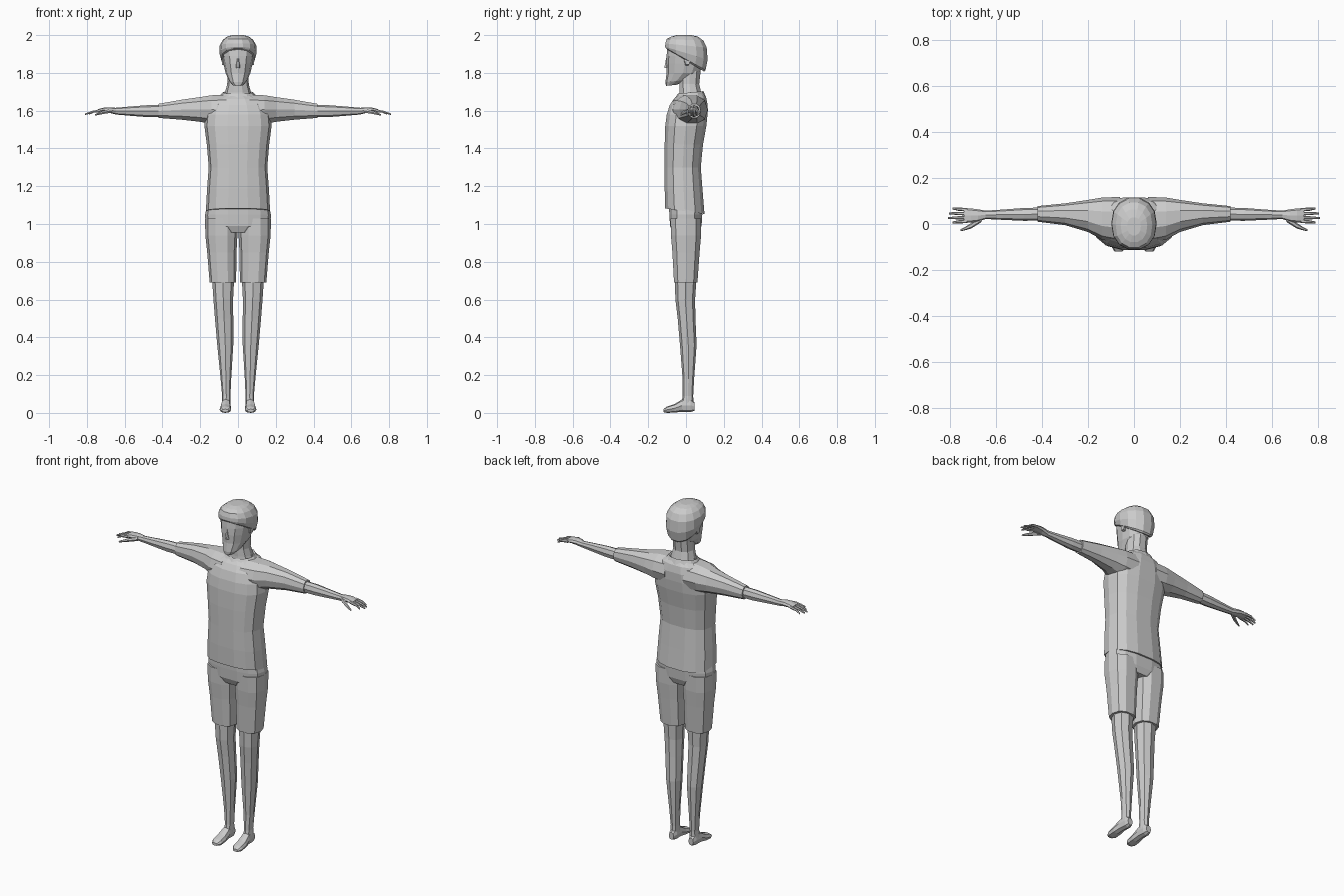
import bpy, bmesh, math

grey = bpy.data.materials.new("plain grey")
grey.diffuse_color = (0.6, 0.6, 0.6, 1)

# axis order: (first cross axis, second cross axis, length axis)
AXES = {"x": (1, 2, 0), "y": (0, 2, 1), "z": (0, 1, 2)}


def loft(name, axis, rings, sides=8, box=0.85, mirror=False):
    """Skin rings (position, u0, u1, v0, v1[, slope along v]) along an axis."""
    bm = bmesh.new()
    loops = []
    for pos, u0, u1, v0, v1, *slope in rings:
        loop = []
        for i in range(sides):
            a = 2 * math.pi * i / sides
            c, s = math.cos(a), math.sin(a)
            u = (u0 + u1) / 2 + (u1 - u0) / 2 * math.copysign(abs(c) ** box, c)
            v = (v0 + v1) / 2 + (v1 - v0) / 2 * math.copysign(abs(s) ** box, s)
            p = [0, 0, 0]
            for k, value in zip(AXES[axis], (u, v, pos + (slope[0] * v if slope else 0))):
                p[k] = value
            loop.append(bm.verts.new(p))
        loops.append(loop)
    for a, b in zip(loops, loops[1:]):
        for i in range(sides):
            j = (i + 1) % sides
            bm.faces.new((a[i], a[j], b[j], b[i]))
    bm.faces.new(loops[0])
    bm.faces.new(loops[-1])
    bmesh.ops.recalc_face_normals(bm, faces=bm.faces)
    mesh = bpy.data.meshes.new(name)
    bm.to_mesh(mesh)
    bm.free()
    mesh.materials.append(grey)
    obj = bpy.data.objects.new(name, mesh)
    bpy.context.collection.objects.link(obj)
    if mirror:
        obj.modifiers.new("mirror", "MIRROR").use_mirror_merge = False
    return obj


def sym(z, w, y0, y1, slope=0):
    """Ring centred on x = 0."""
    return (z, -w, w, y0, y1, slope)


# Shirt body, hem lower at the back
loft("shirt_body", "z", [
    sym(1.067, .170, -.112, .100, -.14), sym(1.18, .164, -.115, .090, -.07),
    sym(1.30, .155, -.115, .080), sym(1.42, .165, -.115, .092),
    sym(1.52, .178, -.112, .110), sym(1.58, .172, -.104, .116),
    sym(1.63, .150, -.088, .117), sym(1.665, .120, -.066, .108, .05),
    sym(1.685, .080, -.045, .090, .1)], 14, .78)

# Shirt sleeves
loft("sleeve", "x", [
    (.06, -.085, .118, 1.52, 1.688), (.14, -.068, .115, 1.525, 1.685),
    (.20, -.035, .105, 1.538, 1.675), (.30, -.005, .090, 1.55, 1.66),
    (.42, .010, .078, 1.56, 1.638)], 10, .9, True)

# Forearms and palms
loft("forearm", "x", [
    (.38, .015, .072, 1.566, 1.63), (.48, .014, .070, 1.566, 1.629),
    (.57, .018, .063, 1.573, 1.622), (.65, .022, .058, 1.58, 1.615)],
    8, .9, True)
loft("palm", "x", [
    (.645, .022, .058, 1.58, 1.615), (.68, .010, .064, 1.588, 1.618),
    (.71, .006, .068, 1.592, 1.616), (.74, .006, .068, 1.59, 1.608)],
    8, .8, True)

# Fingers and thumb, drooping to the tips
for i, (y, tip) in enumerate([(.012, .79), (.028, .81), (.045, .807), (.062, .79)]):
    spread = (y - .037) * .1
    loft(f"finger_{i + 1}", "x", [
        (.725, y - .008, y + .008, 1.592, 1.609),
        (.765, y + spread - .007, y + spread + .007, 1.588, 1.602),
        (tip, y + 2 * spread - .004, y + 2 * spread + .004, 1.577, 1.586)],
        6, 1, True)
loft("thumb", "x", [
    (.665, .008, .035, 1.588, 1.612), (.71, -.020, .004, 1.582, 1.602),
    (.735, -.027, -.012, 1.577, 1.592), (.757, -.032, -.023, 1.573, 1.582)],
    6, 1, True)

# Shorts: hips plus two legs
loft("shorts_hips", "z", [
    sym(.955, .09, -.070, .070), sym(.99, .172, -.086, .084),
    sym(1.05, .174, -.090, .088), sym(1.12, .160, -.092, .080)], 14, .78)
loft("shorts_leg", "z", [
    (.69, .010, .150, -.066, .063), (.85, .008, .163, -.075, .075),
    (.94, .003, .173, -.083, .083), (1.03, 0, .174, -.085, .084)],
    10, .82, True)

# Lower legs
loft("leg", "z", [
    (.04, .040, .086, -.025, .040), (.09, .040, .084, -.018, .038),
    (.18, .036, .092, -.018, .043), (.36, .025, .110, -.032, .056),
    (.50, .025, .122, -.044, .050), (.60, .026, .130, -.056, .048),
    (.72, .020, .138, -.060, .056)], 8, .9, True)

# Feet
loft("foot", "y", [
    (.046, .048, .080, .012, .055), (.025, .040, .087, .004, .075),
    (-.02, .039, .090, .006, .072), (-.06, .036, .096, .002, .047),
    (-.10, .036, .097, 0, .034), (-.12, .050, .085, .004, .020)],
    8, .8, True)

# Neck and collar
loft("neck", "z", [
    sym(1.65, .085, -.040, .095), sym(1.70, .068, -.036, .082),
    sym(1.74, .057, -.036, .072), sym(1.81, .056, -.040, .080)], 10, .9)
loft("collar", "z", [
    sym(1.665, .105, -.062, .105, .08), sym(1.694, .082, -.043, .092, .1),
    sym(1.685, .070, -.036, .082, .1)], 12, .9)

# Head with jaw
loft("head", "z", [
    sym(1.742, .026, -.106, -.050, .1), sym(1.762, .047, -.109, .010, .1),
    sym(1.80, .066, -.103, .072), sym(1.85, .077, -.105, .092),
    sym(1.89, .084, -.103, .100), sym(1.94, .085, -.098, .095),
    sym(1.975, .060, -.070, .070)], 12, .9)
loft("nose", "z", [
    sym(1.825, .012, -.114, -.09), sym(1.835, .011, -.115, -.09),
    sym(1.88, .005, -.106, -.09)], 6, 1)

# Ears
loft("ear", "x", [
    (.070, -.012, .020, 1.835, 1.885), (.086, -.008, .024, 1.84, 1.892)],
    6, 1, True)

# Hair cap, rising to a fringe at the front
loft("hair", "z", [
    sym(1.865, .080, -.103, .098, -.6), sym(1.872, .090, -.111, .106, -.55),
    sym(1.905, .099, -.113, .117, -.3), sym(1.945, .097, -.112, .112, -.1),
    sym(1.975, .080, -.104, .095, -.05), sym(1.992, .058, -.080, .065),
    sym(2.0, .030, -.050, .030)], 14, .9)
